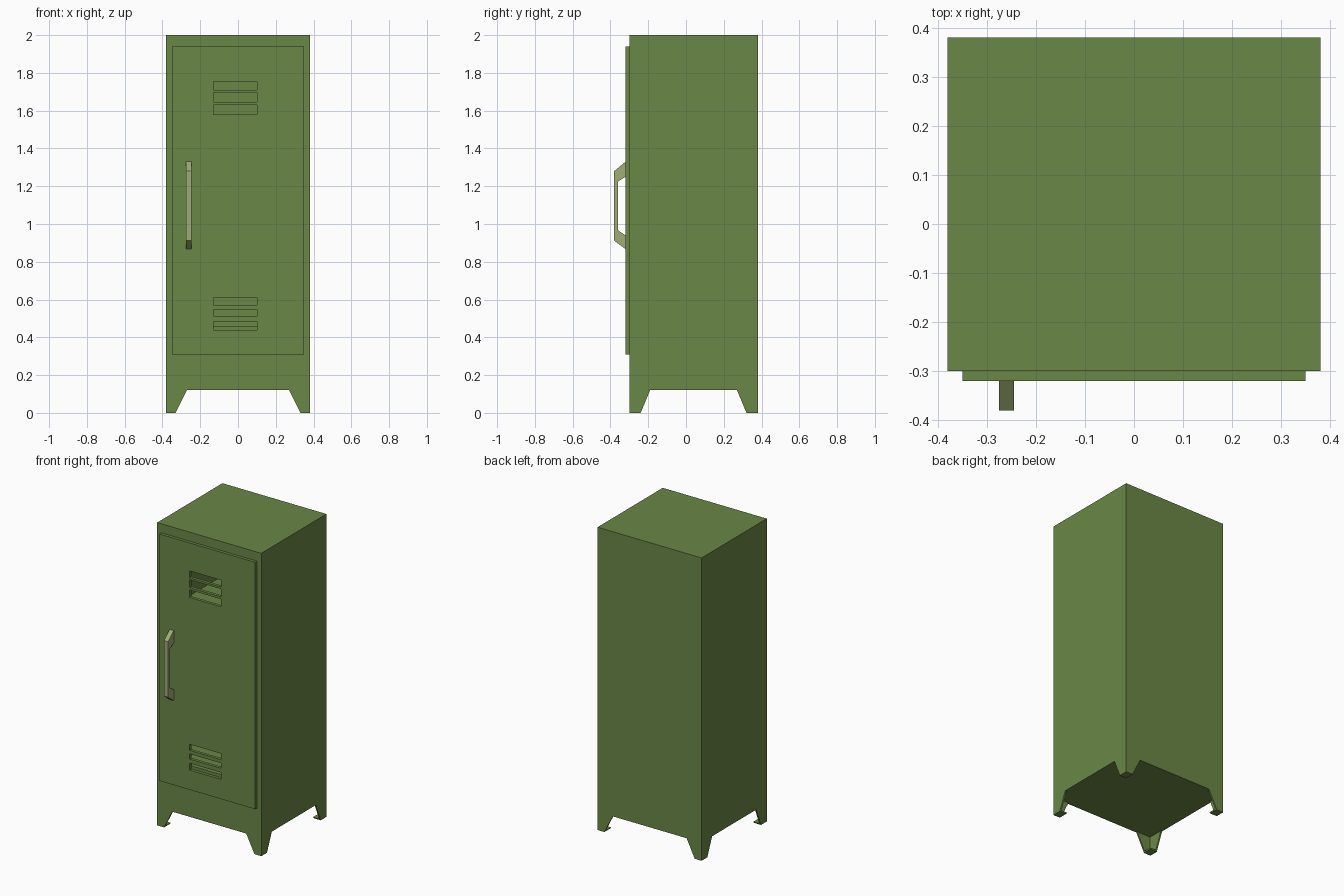
import bpy, bmesh
from mathutils import Vector

if "Cube" in bpy.data.objects:
    bpy.data.objects.remove(bpy.data.objects["Cube"])


def material(name, rgb):
    m = bpy.data.materials.new(name)
    m.diffuse_color = (*rgb, 1)
    m.use_nodes = True
    m.node_tree.nodes["Principled BSDF"].inputs["Base Color"].default_value = m.diffuse_color
    return m


GREEN = material("locker green", (0.144, 0.242, 0.061))
PALE = material("pale handle green", (0.342, 0.418, 0.181))


def new_object(name, bm, mat):
    bmesh.ops.recalc_face_normals(bm, faces=bm.faces)
    mesh = bpy.data.meshes.new(name)
    bm.to_mesh(mesh)
    bm.free()
    mesh.materials.append(mat)
    ob = bpy.data.objects.new(name, mesh)
    bpy.context.collection.objects.link(ob)
    return ob


def boxes(name, mat, *limits):
    """One mesh of boxes, each (x0, x1, y0, y1, z0, z1)."""
    bm = bmesh.new()
    for x0, x1, y0, y1, z0, z1 in limits:
        verts = bmesh.ops.create_cube(bm, size=1)["verts"]
        for v in verts:
            v.co = Vector((x1 if v.co.x > 0 else x0,
                           y1 if v.co.y > 0 else y0,
                           z1 if v.co.z > 0 else z0))
    return new_object(name, bm, mat)


def prism(name, mat, profile, axis, a, b):
    """Extrude a profile (horizontal, z) along x or y from a to b."""
    bm = bmesh.new()
    verts = [bm.verts.new((a, h, z) if axis == "x" else (h, a, z))
             for h, z in profile]
    face = bm.faces.new(verts)
    ext = bmesh.ops.extrude_face_region(bm, geom=[face])["geom"]
    move = Vector((b - a, 0, 0)) if axis == "x" else Vector((0, b - a, 0))
    bmesh.ops.translate(bm, vec=move,
                        verts=[v for v in ext if isinstance(v, bmesh.types.BMVert)])
    return new_object(name, bm, mat)


def cut(ob, cutter):
    mod = ob.modifiers.new("cut", "BOOLEAN")
    mod.operation = "DIFFERENCE"
    mod.solver = "EXACT"
    mod.object = cutter
    cutter.hide_render = True
    cutter.display_type = "WIRE"


# Cabinet shell: hollow compartment, with four sheet-metal feet cut below
body = boxes("cabinet_body", GREEN, (-0.38, 0.38, -0.30, 0.38, 0, 2))
cut(body, boxes("compartment_cutter", GREEN, (-0.34, 0.34, -0.4, 0.36, 0.46, 1.92)))
cut(body, prism("front_feet_cutter", GREEN,
                [(-0.36, -0.06), (0.36, -0.06), (0.27, 0.12), (-0.27, 0.12)],
                "y", -0.6, 0.6))
cut(body, prism("side_feet_cutter", GREEN,
                [(-0.265, -0.06), (0.345, -0.06), (0.27, 0.12), (-0.19, 0.12)],
                "x", -0.6, 0.6))
cut(body, boxes("foot_hollow_cutter", GREEN, (-0.37, 0.37, -0.29, 0.37, 0.008, 0.12)))

# Shelf inside, seen through the upper vents
boxes("inner_shelf", GREEN, (-0.34, 0.34, -0.29, 0.36, 1.40, 1.42))

# Door with two groups of vent slots
door = boxes("door", GREEN, (-0.35, 0.35, -0.32, -0.30, 0.31, 1.94))
slots = [(1.71, 1.755), (1.645, 1.697), (1.58, 1.63),
         (0.57, 0.61), (0.513, 0.547), (0.44, 0.485)]
cut(door, boxes("vent_cutter", GREEN,
                *[(-0.13, 0.10, -0.4, -0.2, a, b) for a, b in slots]))

# Pull handle
prism("door_handle", PALE,
      [(-0.32, 1.33), (-0.38, 1.28), (-0.38, 0.912), (-0.32, 0.867),
       (-0.32, 0.94), (-0.36, 0.967), (-0.36, 1.225), (-0.32, 1.25)],
      "x", -0.275, -0.245)
